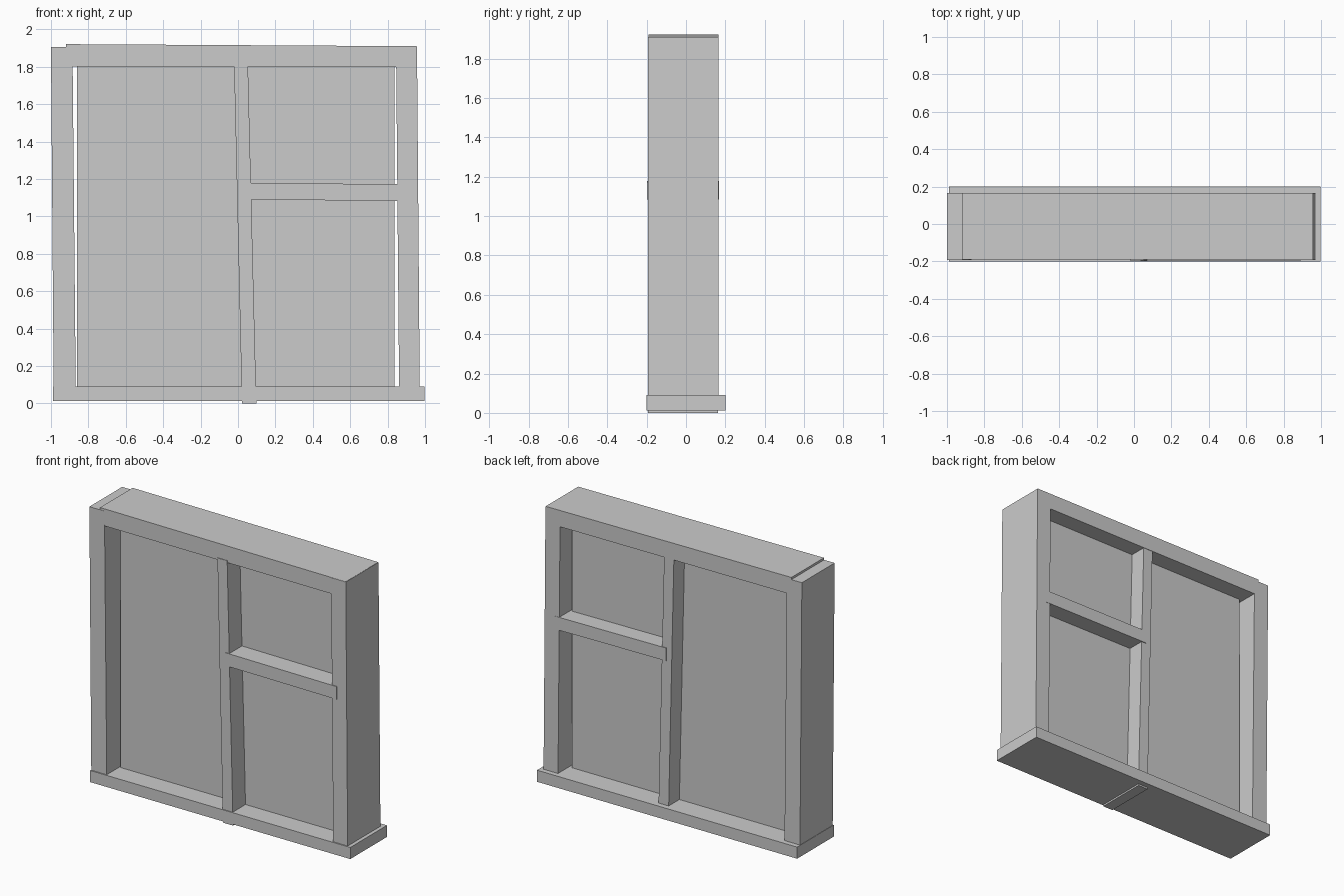
import bpy, bmesh

if "Cube" in bpy.data.objects:
    bpy.data.objects.remove(bpy.data.objects["Cube"])


def bar(name, corners, y0, y1):
    """Extrude a four-cornered front outline (x, z) from y0 back to y1."""
    bm = bmesh.new()
    face = bm.faces.new([bm.verts.new((x, y0, z)) for x, z in corners])
    ext = bmesh.ops.extrude_face_region(bm, geom=[face])
    verts = [g for g in ext["geom"] if isinstance(g, bmesh.types.BMVert)]
    bmesh.ops.translate(bm, verts=verts, vec=(0, y1 - y0, 0))
    bmesh.ops.recalc_face_normals(bm, faces=bm.faces)
    mesh = bpy.data.meshes.new(name)
    bm.to_mesh(mesh)
    bm.free()
    obj = bpy.data.objects.new(name, mesh)
    bpy.context.collection.objects.link(obj)
    return obj


def post(name, bottom, top, z0, z1, y0, y1):
    """Slightly leaning upright with (left, right) x ranges at each end."""
    return bar(name, [(bottom[0], z0), (bottom[1], z0),
                      (top[1], z1), (top[0], z1)], y0, y1)


# Overhanging sill
post("sill", (-0.988, 0.997), (-0.988, 0.997), 0.012, 0.092, -0.2, 0.2)

# Leaning side posts
post("left_jamb", (-0.985, -0.867), (-1.0, -0.885), 0.03, 1.906, -0.192, 0.165)
post("right_jamb", (0.862, 0.972), (0.845, 0.957), 0.03, 1.909, -0.192, 0.165)

# Slightly tilted top rail
bar("top_rail", [(-0.92, 1.803), (0.955, 1.798), (0.955, 1.91), (-0.92, 1.921)],
    -0.19, 0.165)

# Leaning centre post, just proud of the rail and poking below the sill
post("mullion", (0.021, 0.098), (-0.021, 0.053), 0.0, 1.815, -0.194, 0.162)

# Crossbar dividing the right side
bar("crossbar", [(0.035, 1.09), (0.89, 1.083), (0.89, 1.172), (0.035, 1.179)],
    -0.197, 0.167)

# Pane
post("pane", (-0.86, 0.838), (-0.86, 0.838), 0.06, 1.84, -0.055, 0.045)
